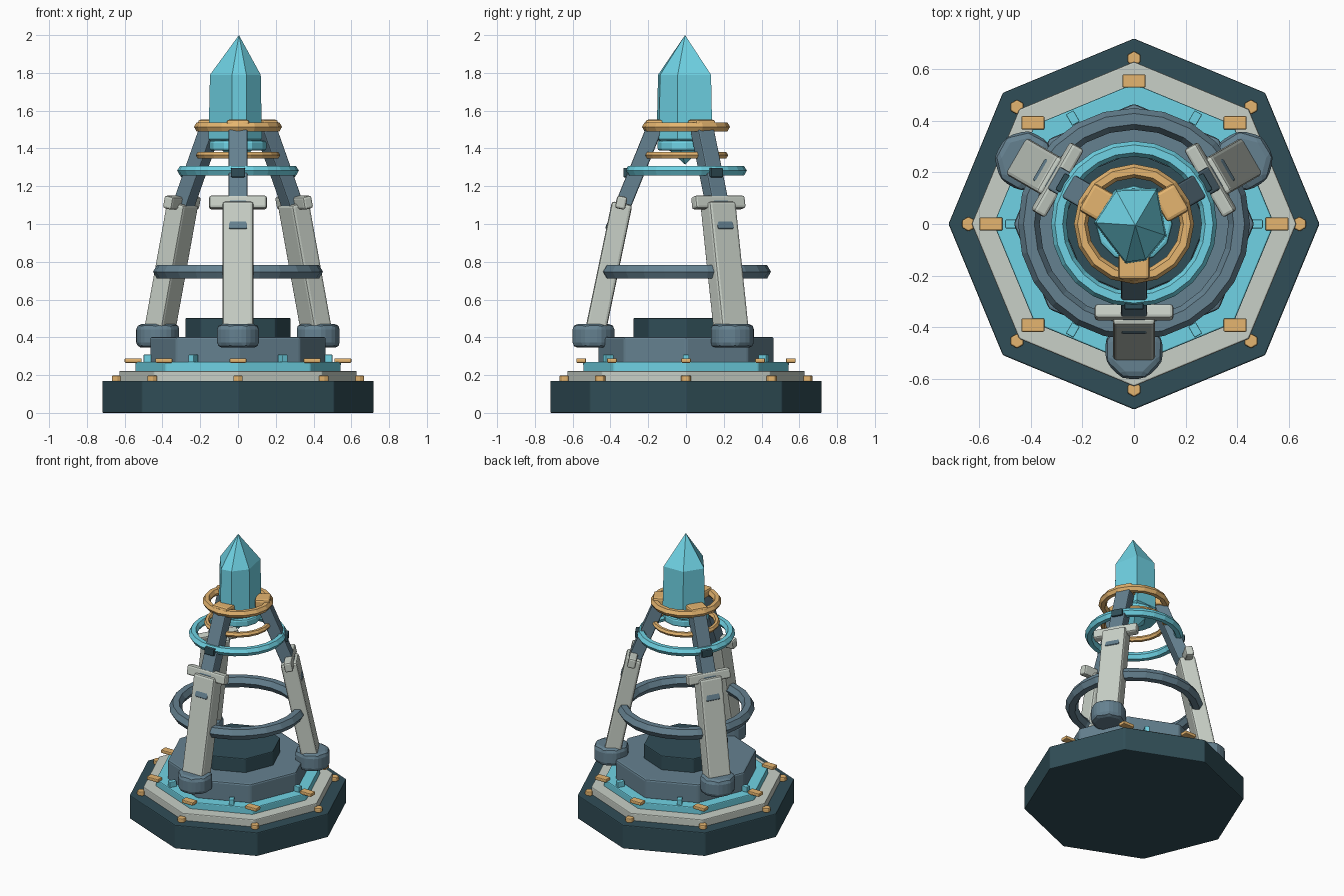
import bpy, bmesh
from math import sin, cos, pi, radians, atan2
from mathutils import Matrix, Vector

if "Cube" in bpy.data.objects:
    bpy.data.objects.remove(bpy.data.objects["Cube"])


def material(name, rgb):
    m = bpy.data.materials.new(name)
    m.diffuse_color = (*rgb, 1)
    m.use_nodes = True
    m.node_tree.nodes["Principled BSDF"].inputs["Base Color"].default_value = m.diffuse_color
    return m


DARK = material("dark_slate", (0.03, 0.075, 0.095))
SLATE = material("slate", (0.13, 0.22, 0.28))
STONE = material("pale_stone", (0.58, 0.63, 0.57))
TEAL = material("teal", (0.16, 0.65, 0.78))
GOLD = material("gold", (0.78, 0.46, 0.16))


def finish(name, bm, mat, matrix=None, bevel=0):
    if matrix:
        bm.transform(matrix)
    bmesh.ops.recalc_face_normals(bm, faces=bm.faces[:])
    me = bpy.data.meshes.new(name)
    bm.to_mesh(me)
    bm.free()
    me.materials.append(mat)
    ob = bpy.data.objects.new(name, me)
    bpy.context.collection.objects.link(ob)
    if bevel:
        mod = ob.modifiers.new("bevel", 'BEVEL')
        mod.width = bevel
        mod.segments = 2
        mod.limit_method = 'ANGLE'
    return ob


def prism(name, sides, r, z0, z1, mat, bevel=0, start=0, matrix=None):
    bm = bmesh.new()
    angles = [start + 2 * pi * i / sides for i in range(sides)]
    lo, hi = ([bm.verts.new((r * cos(a), r * sin(a), z)) for a in angles] for z in (z0, z1))
    bm.faces.new(lo)
    bm.faces.new(hi)
    for i in range(sides):
        j = (i + 1) % sides
        bm.faces.new((lo[i], lo[j], hi[j], hi[i]))
    return finish(name, bm, mat, matrix, bevel)


def box(name, size, mat, matrix, bevel=0):
    bm = bmesh.new()
    bmesh.ops.create_cube(bm, size=1)
    bmesh.ops.scale(bm, vec=size, verts=bm.verts[:])
    return finish(name, bm, mat, matrix, bevel)


def ring(name, major, minor, z, mat, n=24, m=6):
    bm = bmesh.new()
    rows = []
    for i in range(n):
        a = 2 * pi * i / n
        row = []
        for k in range(m):
            b = 2 * pi * k / m
            r = major + minor * cos(b)
            row.append(bm.verts.new((r * cos(a), r * sin(a), z + minor * sin(b))))
        rows.append(row)
    for i in range(n):
        p, q = rows[i], rows[(i + 1) % n]
        for k in range(m):
            bm.faces.new((p[k], q[k], q[(k + 1) % m], p[(k + 1) % m]))
    return finish(name, bm, mat)


def move(x, y, z):
    return Matrix.Translation((x, y, z))


def turn(a):
    return Matrix.Rotation(a, 4, 'Z')


def beam(name, r0, z0, r1, z1, depth, width, mat, spin, bevel=0):
    # box leaning in the radial plane, local x points outward
    tilt = Matrix.Rotation(atan2(r1 - r0, z1 - z0), 4, 'Y')
    length = Vector((r1 - r0, z1 - z0)).length
    return box(name, (depth, width, length), mat,
               spin @ move((r0 + r1) / 2, 0, (z0 + z1) / 2) @ tilt, bevel)


# stepped octagonal base
prism("base_plinth", 8, 0.72, 0, 0.17, DARK, 0.006)
prism("base_pale_step", 8, 0.63, 0.16, 0.222, STONE, 0.006)
prism("base_teal_step", 8, 0.545, 0.21, 0.27, TEAL, 0.006)
prism("base_slate_step", 8, 0.467, 0.26, 0.402, SLATE, 0.012)
prism("base_core", 8, 0.28, 0.39, 0.502, DARK, 0.006)

# studs, plates and light tabs around the base
for i in range(8):
    a = i * pi / 4
    x, y = cos(a), sin(a)
    prism(f"stud_{i}", 6, 0.029, 0.165, 0.198, GOLD, 0.006, pi / 2, move(0.642 * x, 0.642 * y, 0))
    box(f"gold_plate_{i}", (0.09, 0.052, 0.024), GOLD, move(0.555 * x, 0.555 * y, 0.277), 0.006)
for i in range(6):
    box(f"light_tab_{i}", (0.05, 0.034, 0.04), TEAL, turn(i * pi / 3) @ move(0.475, 0, 0.288), 0.004)

# three legs
for i in range(3):
    s = turn(radians(-90 + 120 * i))
    prism(f"leg_foot_{i}", 8, 0.12, 0.345, 0.47, SLATE, 0.028, pi / 8, s @ move(0.49, 0, 0))
    beam(f"leg_lower_{i}", 0.482, 0.42, 0.338, 1.11, 0.11, 0.164, STONE, s, 0.015)
    beam(f"leg_collar_{i}", 0.35, 1.08, 0.336, 1.147, 0.055, 0.305, STONE, s, 0.012)
    beam(f"leg_strut_{i}", 0.39, 0.96, 0.168, 1.505, 0.085, 0.1, SLATE, s, 0.008)
    box(f"ring_bracket_{i}", (0.04, 0.075, 0.05), DARK, s @ move(0.312, 0, 1.272), 0.006)
    box(f"crystal_clamp_{i}", (0.1, 0.122, 0.06), GOLD, s @ move(0.165, 0, 1.522), 0.014)

# hoops
ring("lower_hoop", 0.408, 0.042, 0.747, SLATE, 24)
ring("teal_hoop", 0.292, 0.03, 1.282, TEAL, 24)
ring("small_gold_hoop", 0.204, 0.019, 1.364, GOLD, 20)
ring("upper_gold_hoop", 0.206, 0.027, 1.514, GOLD, 16)
prism("crystal_seat", 12, 0.15, 1.388, 1.442, TEAL, 0.012)

# faceted crystal with pointed ends
bm = bmesh.new()
plan = [(-20, 0.132), (57, 0.163), (118, 0.15), (178, 0.153), (258, 0.156), (288, 0.148)]
rows = [[bm.verts.new((k * r * cos(radians(d)), k * r * sin(radians(d)), z)) for d, r in plan]
        for z, k in ((1.45, 1.02), (1.79, 0.97))]
ends = [bm.verts.new((0.005, -0.005, z)) for z in (1.315, 2.0)]
for i in range(len(plan)):
    j = (i + 1) % len(plan)
    bm.faces.new((rows[0][i], rows[0][j], rows[1][j], rows[1][i]))
    bm.faces.new((rows[0][i], ends[0], rows[0][j]))
    bm.faces.new((rows[1][i], rows[1][j], ends[1]))
finish("crystal", bm, TEAL)
